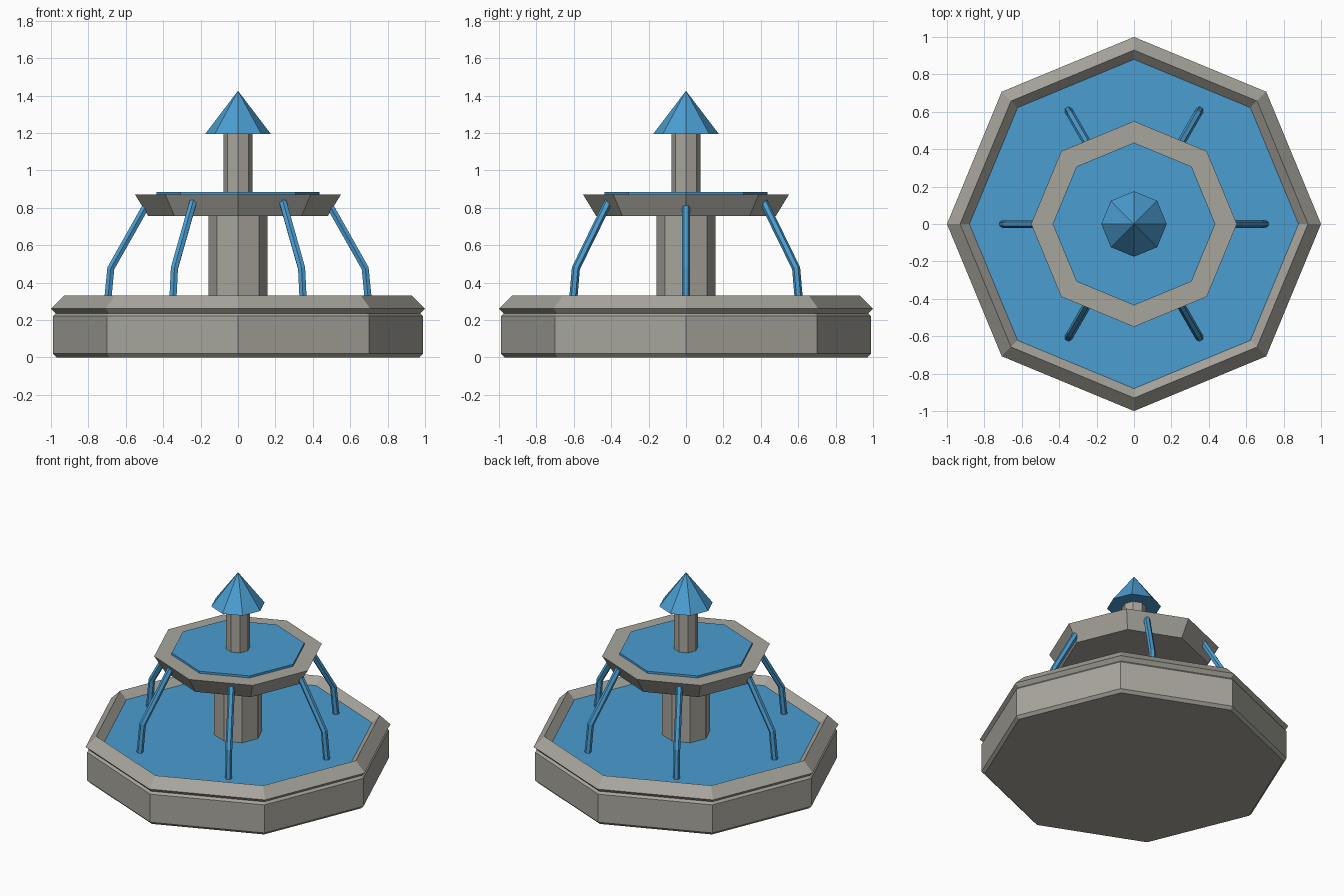
import bpy
import bmesh
from math import cos, sin, pi

SIDES = 8

cube = bpy.data.objects.get("Cube")
if cube:
    bpy.data.objects.remove(cube, do_unlink=True)


def make_material(name, color):
    mat = bpy.data.materials.new(name)
    mat.use_nodes = True
    mat.diffuse_color = color
    mat.node_tree.nodes["Principled BSDF"].inputs["Base Color"].default_value = color
    return mat


stone = make_material("grey stone", (0.39, 0.38, 0.335, 1))
water = make_material("blue water", (0.07, 0.34, 0.64, 1))


def lathe(name, profile, mat, ring=False):
    """Turn (radius, height) points into an octagonal solid, or a closed ring."""
    bm = bmesh.new()
    loops = []
    for r, z in profile:
        if r == 0:
            loops.append([bm.verts.new((0, 0, z))] * SIDES)
        else:
            loops.append([bm.verts.new((r * cos(2 * pi * i / SIDES),
                                        r * sin(2 * pi * i / SIDES), z))
                          for i in range(SIDES)])
    pairs = list(zip(loops, loops[1:]))
    if ring:
        pairs.append((loops[-1], loops[0]))
    for low, high in pairs:
        for i in range(SIDES):
            j = (i + 1) % SIDES
            corners = [low[i], low[j], high[j], high[i]]
            bm.faces.new(list(dict.fromkeys(corners)))
    if not ring:
        for loop in (loops[0], loops[-1]):
            if loop[0] is not loop[1]:
                bm.faces.new(loop)
    bmesh.ops.recalc_face_normals(bm, faces=bm.faces)
    mesh = bpy.data.meshes.new(name)
    bm.to_mesh(mesh)
    bm.free()
    mesh.materials.append(mat)
    obj = bpy.data.objects.new(name, mesh)
    bpy.context.collection.objects.link(obj)
    return obj


# Lower basin with chamfered edges, diamond-section rim and pool
lathe("basin", [(0.97, 0), (0.99, 0.02), (0.99, 0.22), (0.97, 0.24)], stone)
lathe("basin_rim", [(1, 0.26), (0.93, 0.33), (0.86, 0.26), (0.93, 0.19)], stone, ring=True)
lathe("pool_water", [(0.885, 0.235), (0.885, 0.28)], water)

# Central columns and upper bowl
lathe("lower_column", [(0.157, 0.24), (0.157, 0.8)], stone)
lathe("upper_bowl", [(0.48, 0.755), (0.55, 0.87)], stone)
lathe("bowl_water", [(0.435, 0.85), (0.435, 0.885)], water)
lathe("upper_column", [(0.078, 0.86), (0.078, 1.21)], stone)
lathe("top_spray", [(0.175, 1.195), (0, 1.425)], water)

# Six falling jets, each a bent tube
JET_PATH = [(0.463, 0.86), (0.68, 0.476), (0.7, 0.27)]
for n in range(6):
    angle = n * pi / 3
    curve = bpy.data.curves.new(f"water_jet_{n + 1}", "CURVE")
    curve.dimensions = "3D"
    curve.bevel_depth = 0.022
    curve.bevel_resolution = 1
    curve.use_fill_caps = True
    spline = curve.splines.new("POLY")
    spline.points.add(len(JET_PATH) - 1)
    for point, (r, z) in zip(spline.points, JET_PATH):
        point.co = (r * cos(angle), r * sin(angle), z, 1)
    spline.use_smooth = False
    curve.materials.append(water)
    jet = bpy.data.objects.new(curve.name, curve)
    bpy.context.collection.objects.link(jet)
